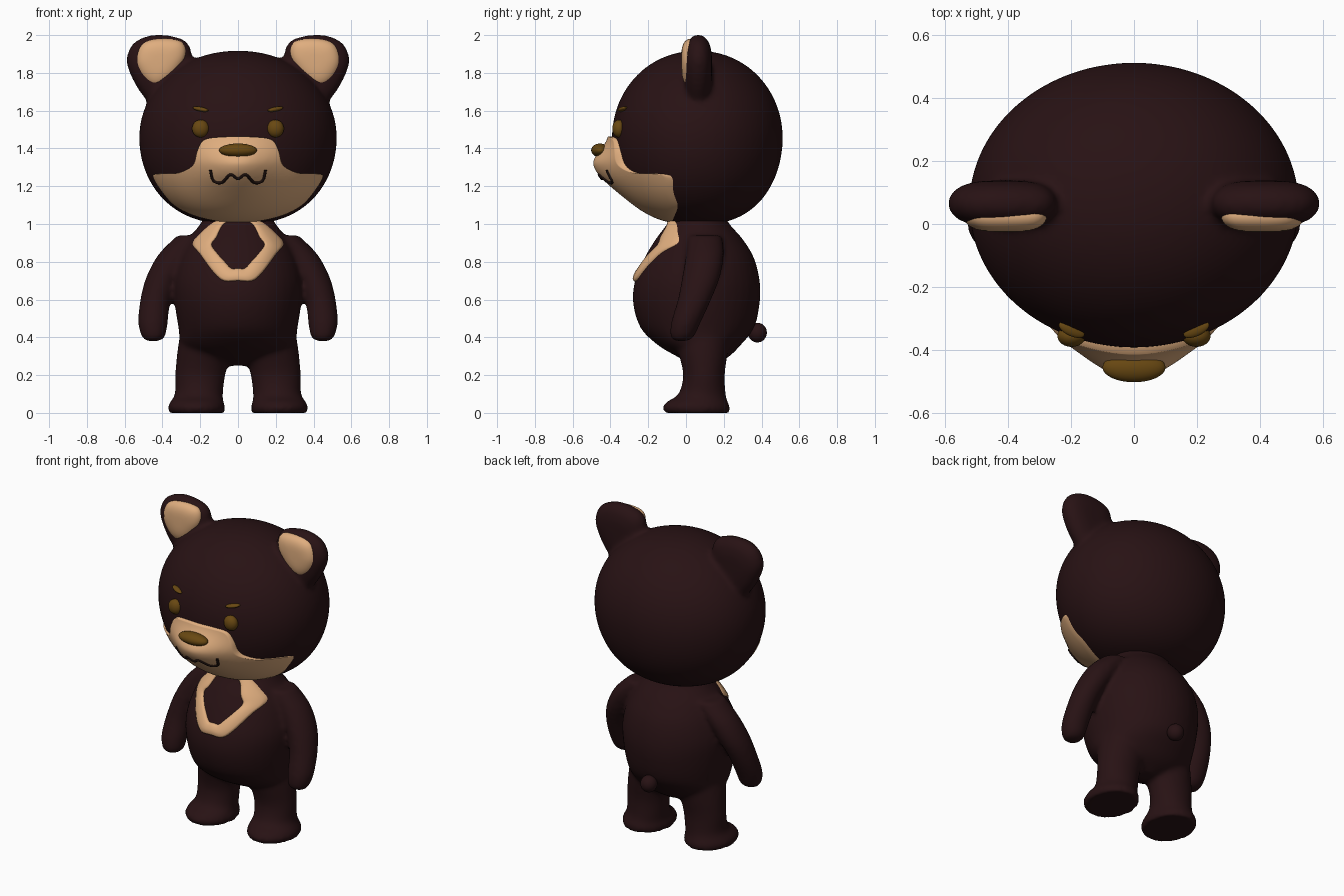
import bpy
import bmesh
from math import sin, cos, pi, exp, radians
from mathutils import Vector, Matrix
from mathutils.bvhtree import BVHTree

cube = bpy.data.objects.get("Cube")
if cube:
    bpy.data.objects.remove(cube, do_unlink=True)


def material(name, rgb):
    mat = bpy.data.materials.new(name)
    mat.use_nodes = True
    mat.diffuse_color = (*rgb, 1)
    bsdf = mat.node_tree.nodes["Principled BSDF"]
    bsdf.inputs["Base Color"].default_value = (*rgb, 1)
    bsdf.inputs["Roughness"].default_value = 0.7
    return mat


FUR = material("dark brown fur", (0.021, 0.006, 0.007))
TAN = material("tan", (0.74, 0.42, 0.21))
GOLD = material("golden brown", (0.14, 0.065, 0.006))
BLACK = material("mouth black", (0.012, 0.005, 0.004))


def finish(name, bm, mat):
    bmesh.ops.recalc_face_normals(bm, faces=bm.faces)
    mesh = bpy.data.meshes.new(name)
    bm.to_mesh(mesh)
    bm.free()
    obj = bpy.data.objects.new(name, mesh)
    bpy.context.collection.objects.link(obj)
    mesh.materials.append(mat)
    mesh.shade_smooth()
    return obj


def spline(points, closed=False, steps=6):
    """Smooth curve through points of any dimension."""
    n = len(points)
    pts = [Vector(p) for p in points]
    pick = (lambda i: pts[i % n]) if closed else (lambda i: pts[max(0, min(n - 1, i))])
    out = []
    for i in range(n if closed else n - 1):
        a, b, c, d = (pick(i + k) for k in (-1, 0, 1, 2))
        for k in range(steps):
            t = k / steps
            out.append(b + (c - a) * (t / 2) + (a * 2 - b * 5 + c * 4 - d) * (t * t / 2)
                       + (b * 3 - a - c * 3 + d) * (t ** 3 / 2))
    return out if closed else out + [pts[-1]]


def mirrored(half):
    """Close a half outline that runs from centre line to centre line."""
    return half + [(-x, z) for x, z in reversed(half[1:-1])]


def skin(bm, rings, caps=True):
    loops = [[bm.verts.new(p) for p in ring] for ring in rings]
    n = len(loops[0])
    for a, b in zip(loops, loops[1:]):
        for i in range(n):
            bm.faces.new((a[i], a[(i + 1) % n], b[(i + 1) % n], b[i]))
    if caps:
        bm.faces.new(loops[0])
        bm.faces.new(loops[-1])


def loft(bm, sections, side=1, n=40):
    """Stack of level ellipses given as z, centre x, centre y, radius x, radius y."""
    skin(bm, [[(side * cx + rx * cos(2 * pi * i / n), cy + ry * sin(2 * pi * i / n), z)
               for i in range(n)] for z, cx, cy, rx, ry in sections])


def pillow(bm, outline, centre, y, depth, side):
    """Outline in the xz plane, puffed to both sides of y."""
    cx, cz = centre
    rings = []
    for k in range(-9, 10):
        a = radians(k * 9.4)
        s = cos(a) ** 0.6
        rings.append([(side * (cx + (px - cx) * s), y - depth * sin(a), cz + (pz - cz) * s)
                      for px, pz in outline])
    skin(bm, rings)


def blend(obj):
    remesh = obj.modifiers.new("blend", "REMESH")
    remesh.mode = "VOXEL"
    remesh.voxel_size = 0.015
    remesh.use_smooth_shade = True
    smooth = obj.modifiers.new("soften", "SMOOTH")
    smooth.factor = 0.5
    smooth.iterations = 5


def surface(obj, miss):
    """Function giving the front y of an object at x, z."""
    bpy.context.view_layer.update()
    tree = BVHTree.FromObject(obj, bpy.context.evaluated_depsgraph_get())

    def front(x, z):
        hit = tree.ray_cast(Vector((x, -3, z)), Vector((0, 1, 0)))[0]
        return hit.y if hit else miss
    return front


def ellipsoid(name, mat, loc, radii, turn=(0, 0, 0)):
    bm = bmesh.new()
    bmesh.ops.create_uvsphere(bm, u_segments=32, v_segments=20, radius=1)
    obj = finish(name, bm, mat)
    obj.location, obj.scale, obj.rotation_euler = loc, radii, turn
    return obj


# Body: torso, arms and legs blended into one skin
torso = [(0.25, 0, 0.1, 0.05, 0.05), (0.30, 0, 0.09, 0.22, 0.14), (0.36, 0, 0.07, 0.30, 0.22),
         (0.45, 0, 0.06, 0.315, 0.30), (0.58, 0, 0.055, 0.335, 0.335), (0.70, 0, 0.06, 0.34, 0.33),
         (0.82, 0, 0.07, 0.31, 0.29), (0.92, 0, 0.07, 0.26, 0.23), (1.0, 0, 0.065, 0.2, 0.165),
         (1.05, 0, 0.065, 0.17, 0.14)]
arm = [(0.38, 0.45, -0.025, 0.03, 0.03), (0.405, 0.448, -0.02, 0.062, 0.062),
       (0.48, 0.45, 0.0, 0.078, 0.078), (0.60, 0.437, 0.045, 0.08, 0.088),
       (0.72, 0.395, 0.08, 0.09, 0.1), (0.84, 0.32, 0.1, 0.1, 0.1), (0.94, 0.23, 0.1, 0.09, 0.09)]
leg = [(0, 0.218, 0.058, 0.145, 0.172), (0.03, 0.22, 0.055, 0.152, 0.178),
       (0.06, 0.217, 0.06, 0.14, 0.16), (0.10, 0.207, 0.085, 0.127, 0.125),
       (0.20, 0.2, 0.095, 0.132, 0.11), (0.32, 0.18, 0.09, 0.142, 0.13),
       (0.45, 0.17, 0.08, 0.13, 0.15)]
bm = bmesh.new()
loft(bm, spline(torso))
for side in (-1, 1):
    loft(bm, spline(arm), side)
    loft(bm, spline(leg, steps=4), side)
body = finish("body", bm, FUR)
blend(body)
ellipsoid("tail", FUR, (0, 0.378, 0.425), (0.05, 0.05, 0.052))

# Head with ears blended in
ear = spline([(0.59, 1.86), (0.56, 1.95), (0.48, 1.995), (0.38, 2.0), (0.28, 1.97), (0.245, 1.9),
              (0.24, 1.75), (0.3, 1.62), (0.44, 1.6), (0.49, 1.66), (0.55, 1.75)], True)
bm = bmesh.new()
sections = []
for k in range(-29, 30):
    a = radians(k * 3.05)
    r = cos(a) ** (0.8 if k < 0 else 0.96)
    sections.append((1.457 + 0.46 * sin(a), 0, 0.06, 0.523 * r, 0.452 * r))
loft(bm, sections, n=64)
for side in (-1, 1):
    pillow(bm, ear, (0.41, 1.83), 0.065, 0.073, side)
head = finish("head", bm, FUR)
blend(head)

# Inner ears
inner = spline([(0.54, 1.86), (0.51, 1.95), (0.42, 1.98), (0.3, 1.965), (0.28, 1.88),
                (0.35, 1.77), (0.43, 1.727), (0.5, 1.77)], True)
for side, label in ((1, "left"), (-1, "right")):
    bm = bmesh.new()
    pillow(bm, inner, (0.41, 1.87), 0.025, 0.05, side)
    finish(label + "_inner_ear", bm, TAN)

# Muzzle mask: a shell over the lower face that swells under the nose
head_front = surface(head, -0.05)
mask_line = spline(mirrored([(0, 1.01), (0.12, 1.017), (0.24, 1.047), (0.34, 1.1), (0.41, 1.18),
                             (0.45, 1.25), (0.42, 1.266), (0.32, 1.27), (0.24, 1.31),
                             (0.215, 1.39), (0.18, 1.445), (0.1, 1.46), (0, 1.462)]), True)


def mask_point(p, s, sink=0.0):
    x, z = p.x * s, 1.24 + (p.y - 1.24) * s
    spread = 0.1 if z > 1.31 else 0.15
    swell = 0.105 * exp(-(x / 0.2) ** 2 - ((z - 1.31) / spread) ** 2)
    return (x, head_front(x, z) - (0.012 + swell) * (1 - sink) + 0.02 * sink, z)


bm = bmesh.new()
rings = [[mask_point(p, k / 30) for p in mask_line] for k in range(1, 31)]
rings.append([mask_point(p, 1, 1) for p in mask_line])
skin(bm, rings, caps=False)
bm.verts.ensure_lookup_table()
bm.faces.new(bm.verts[:len(mask_line)])
mask = finish("muzzle_mask", bm, TAN)

# Mouth line
mask_front = surface(mask, -0.4)
half = [(0, 1.24), (0.04, 1.262), (0.085, 1.22), (0.13, 1.23), (0.145, 1.285)]
path = spline([(-x, z) for x, z in reversed(half[1:])] + half, steps=5)
bm = bmesh.new()
skin(bm, [[(p.x + 0.008 * cos(i * pi / 4), mask_front(p.x, p.y) - 0.002, p.y + 0.008 * sin(i * pi / 4))
           for i in range(8)] for p in path[:1]] * 2)
bm.free()
curve = bpy.data.curves.new("mouth", "CURVE")
curve.dimensions = "3D"
curve.bevel_depth = 0.008
curve.use_fill_caps = True
line = curve.splines.new("POLY")
line.points.add(len(path) - 1)
for point, p in zip(line.points, path):
    point.co = (p.x, mask_front(p.x, p.y), p.y, 1)
curve.materials.append(BLACK)
bpy.context.collection.objects.link(bpy.data.objects.new("mouth", curve))

# Nose, eyes and brows
ellipsoid("nose", GOLD, (0, -0.455, 1.39), (0.1, 0.047, 0.036))
for side, label in ((1, "left"), (-1, "right")):
    ellipsoid(label + "_eye", GOLD, (side * 0.198, -0.355, 1.505), (0.045, 0.035, 0.047))
    ellipsoid(label + "_brow", GOLD, (side * 0.198, head_front(0.198, 1.608) - 0.004, 1.608),
              (0.045, 0.02, 0.012), (0, -side * radians(10), side * radians(25)))

# Chest mark: raised ring following the body
body_front = surface(body, -0.08)
outer = spline(mirrored([(0, 0.7), (0.075, 0.7), (0.13, 0.745), (0.2, 0.84), (0.24, 0.895),
                         (0.2, 0.95), (0.11, 1.02), (0, 1.04)]), True)
hole = spline(mirrored([(0, 0.765), (0.035, 0.765), (0.07, 0.80), (0.11, 0.845), (0.14, 0.89),
                        (0.115, 0.93), (0.075, 1.0), (0, 1.028)]), True)
bm = bmesh.new()
rings = []
for t, lift in ((0, -0.01), (0, 0.008), (0.15, 0.016), (0.5, 0.018), (0.85, 0.016), (1, 0.008), (1, -0.01)):
    ring = [a.lerp(b, t) for a, b in zip(hole, outer)]
    rings.append([(p.x, body_front(p.x, p.y) - lift, p.y) for p in ring])
skin(bm, rings, caps=False)
finish("chest_mark", bm, TAN)
